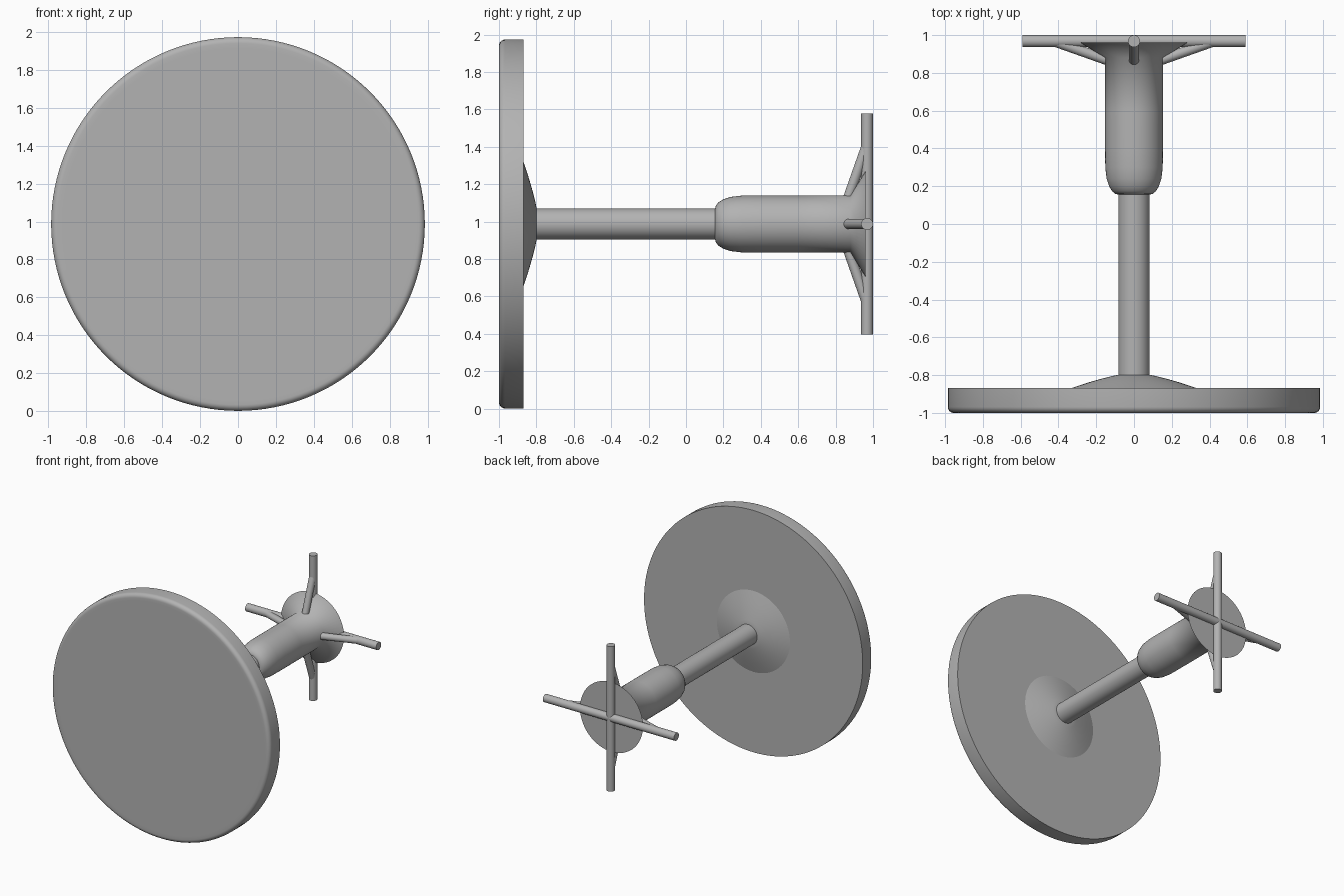
import bpy, bmesh, math
from mathutils import Vector

if "Cube" in bpy.data.objects:
    bpy.data.objects.remove(bpy.data.objects["Cube"])

CZ = 0.987  # height of the horizontal main axis

# Dark grey paint shared by every part
grey = bpy.data.materials.new("dark_grey")
grey.diffuse_color = (0.45, 0.45, 0.45, 1)
grey.use_nodes = True
grey.node_tree.nodes["Principled BSDF"].inputs["Base Color"].default_value = grey.diffuse_color


def finish(name, bm, angle):
    bmesh.ops.recalc_face_normals(bm, faces=bm.faces)
    me = bpy.data.meshes.new(name)
    bm.to_mesh(me)
    bm.free()
    me.materials.append(grey)
    ob = bpy.data.objects.new(name, me)
    bpy.context.collection.objects.link(ob)
    bpy.ops.object.select_all(action='DESELECT')
    ob.select_set(True)
    bpy.context.view_layer.objects.active = ob
    bpy.ops.object.shade_smooth_by_angle(angle=math.radians(angle))
    return ob


def lathe(name, profile, sides=64, angle=40):
    """Turn a (y, radius) profile around the main axis, with capped ends."""
    bm = bmesh.new()
    rings = []
    for y, r in profile:
        rings.append([bm.verts.new((r * math.cos(2 * math.pi * i / sides), y,
                                    CZ + r * math.sin(2 * math.pi * i / sides)))
                      for i in range(sides)])
    for a, b in zip(rings, rings[1:]):
        for i in range(sides):
            j = (i + 1) % sides
            bm.faces.new((a[i], a[j], b[j], b[i]))
    bm.faces.new(rings[0])
    bm.faces.new(rings[-1])
    return finish(name, bm, angle)


def rod(name, p, q, radius, sides=20):
    """Round bar between two points."""
    p, q = Vector(p), Vector(q)
    bm = bmesh.new()
    bmesh.ops.create_cone(bm, cap_ends=True, segments=sides, radius1=radius,
                          radius2=radius, depth=(q - p).length)
    rot = (q - p).to_track_quat('Z', 'Y').to_matrix()
    bmesh.ops.rotate(bm, verts=bm.verts, matrix=rot)
    bmesh.ops.translate(bm, verts=bm.verts, vec=(p + q) / 2)
    return finish(name, bm, 40)


# Round top with a softened front rim
R, b = 0.986, 0.032
rim = [(-1 + b * (1 - math.cos(t)), R - b * (1 - math.sin(t)))
       for t in [math.pi / 2 * k / 6 for k in range(7)]]
lathe("round_top", [(-1, 0.93)] + rim + [(-0.868, R)], 128)

# Shallow domed mount behind the top
lathe("top_mount", [(-0.87, 0.33), (-0.868, 0.33), (-0.84, 0.245),
                    (-0.82, 0.175), (-0.805, 0.115), (-0.798, 0.082)])

# Inner pole
lathe("pole", [(-0.8, 0.083), (0.16, 0.083)], 48)

# Thicker sleeve with rounded shoulder, flaring into the foot plate
lathe("sleeve", [(0.156, 0.085), (0.16, 0.1), (0.175, 0.117), (0.2, 0.132),
                 (0.24, 0.145), (0.3, 0.152), (0.4, 0.153), (0.6, 0.153),
                 (0.88, 0.153), (0.96, 0.284)], angle=62)

# Four feet, each with a slanted brace
for k in range(4):
    d = Vector((math.cos(k * math.pi / 2), 0, math.sin(k * math.pi / 2)))

    def at(r, y):
        return d * r + Vector((0, y, CZ))

    rod(f"foot_{k + 1}", at(0, 0.968), at(0.591, 0.968), 0.032)
    rod(f"brace_{k + 1}", at(0.12, 0.86), at(0.42, 0.966), 0.027)
